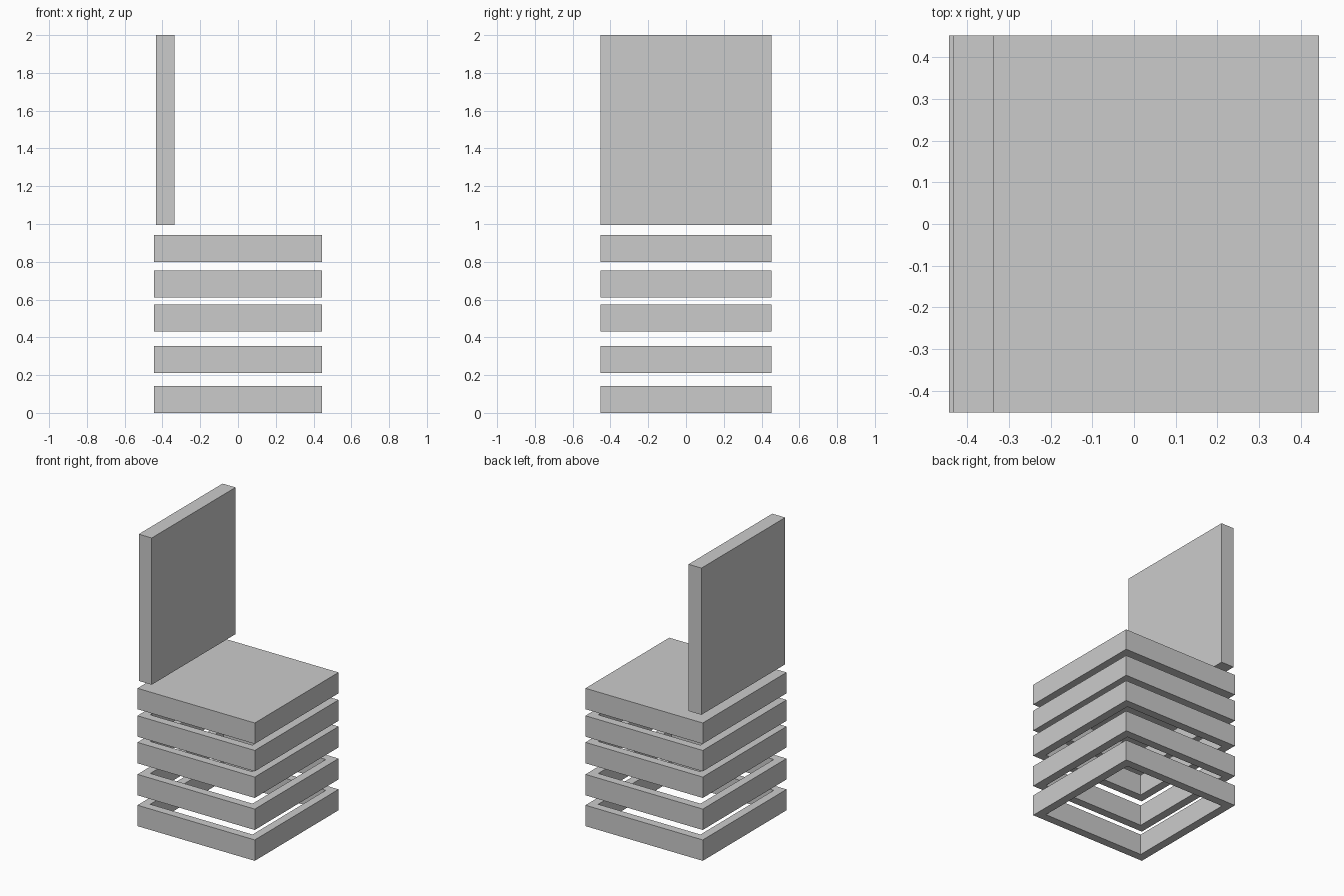
import bpy, bmesh

if "Cube" in bpy.data.objects:
    bpy.data.objects.remove(bpy.data.objects["Cube"])

HX, HY, H = 0.444, 0.453, 0.143   # half width, half depth, slab height
WALL = 0.057                      # rail thickness of the open frames


def finish(bm, name):
    bmesh.ops.recalc_face_normals(bm, faces=bm.faces)
    mesh = bpy.data.meshes.new(name)
    bm.to_mesh(mesh)
    bm.free()
    obj = bpy.data.objects.new(name, mesh)
    bpy.context.collection.objects.link(obj)
    return obj


def box(name, x0, x1, y0, y1, z0, z1):
    bm = bmesh.new()
    bmesh.ops.create_cube(bm, size=1)
    for v in bm.verts:
        v.co.x = x1 if v.co.x > 0 else x0
        v.co.y = y1 if v.co.y > 0 else y0
        v.co.z = z1 if v.co.z > 0 else z0
    return finish(bm, name)


def frame(name, z0, z1):
    # Rectangular ring: outer and inner loops at the bottom and top
    bm = bmesh.new()

    def loop(inset, z):
        x, y = HX - inset, HY - inset
        return [bm.verts.new((sx * x, sy * y, z))
                for sx, sy in ((-1, -1), (1, -1), (1, 1), (-1, 1))]

    loops = [loop(0, z0), loop(0, z1), loop(WALL, z1), loop(WALL, z0)]
    for k in range(4):
        a, b = loops[k], loops[(k + 1) % 4]
        for i in range(4):
            j = (i + 1) % 4
            bm.faces.new((a[i], a[j], b[j], b[i]))
    return finish(bm, name)


# Four open base frames
for n, z in enumerate((0.0, 0.211, 0.43, 0.612), 1):
    frame(f"base_frame_{n}", z, z + H)

# Solid seat and upright backrest
box("seat", -HX, HX, -HY, HY, 0.80, 0.80 + H)
box("backrest", -0.434, -0.336, -HY, HY, 0.996, 2.0)
